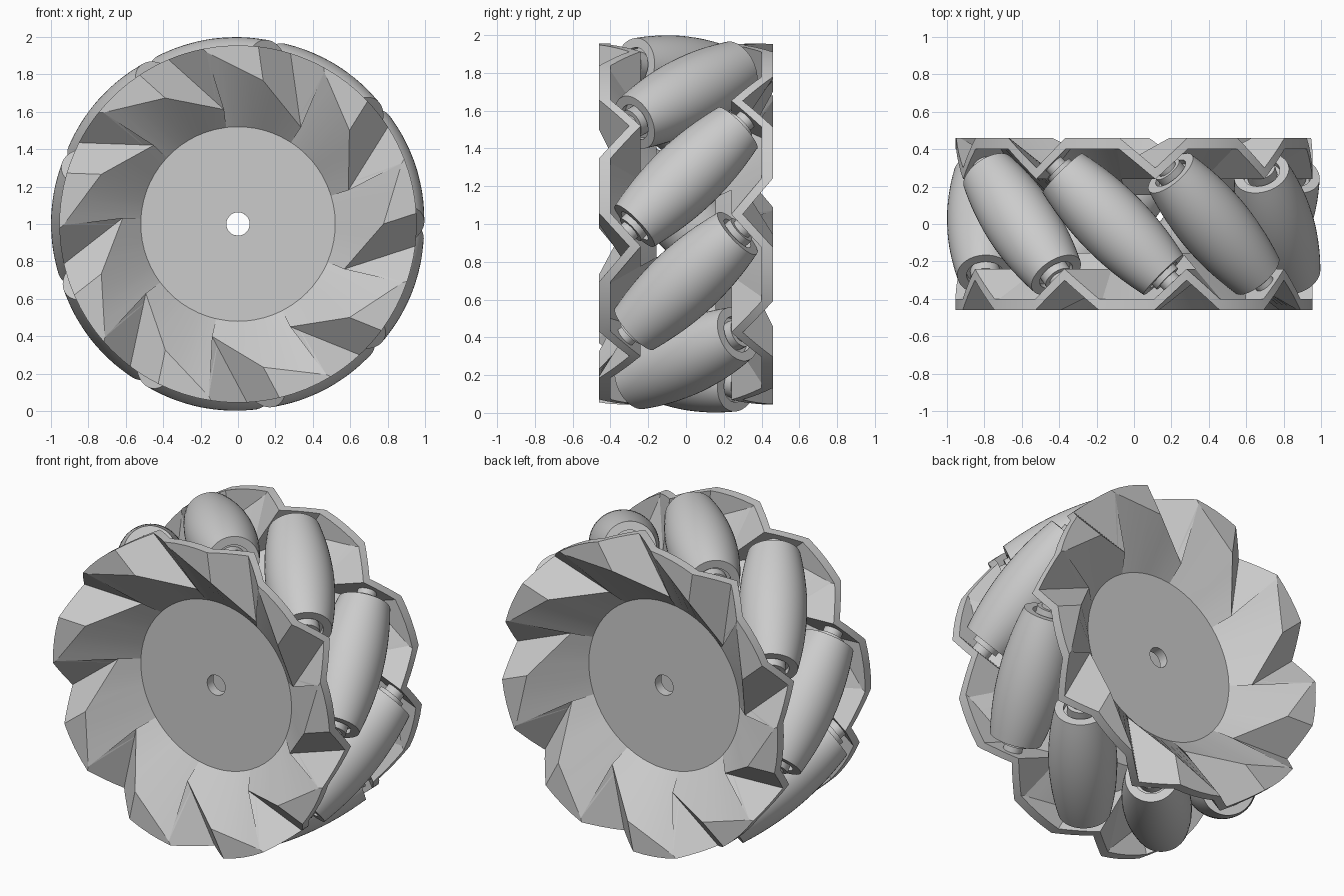
import bpy, bmesh
from math import radians, sin, cos, pi, sqrt
from mathutils import Matrix, Vector

cube = bpy.data.objects.get("Cube")
if cube:
    bpy.data.objects.remove(cube, do_unlink=True)

COUNT = 9                    # rollers around the wheel
FIRST = 18                   # angle of the first roller
AXIS_R = 0.805               # distance of roller axes from the wheel axis
LIFT = Matrix.Translation((0, 0, 1))

grey = bpy.data.materials.new("light grey")
grey.use_nodes = True
grey.diffuse_color = (0.6, 0.6, 0.6, 1)
grey.node_tree.nodes["Principled BSDF"].inputs["Base Color"].default_value = (0.6, 0.6, 0.6, 1)


def add(name, bm, angle):
    bmesh.ops.recalc_face_normals(bm, faces=bm.faces)
    mesh = bpy.data.meshes.new(name)
    bm.to_mesh(mesh)
    bm.free()
    mesh.materials.append(grey)
    obj = bpy.data.objects.new(name, mesh)
    bpy.context.collection.objects.link(obj)
    bpy.ops.object.select_all(action="DESELECT")
    obj.select_set(True)
    bpy.context.view_layer.objects.active = obj
    bpy.ops.object.shade_smooth_by_angle(angle=radians(angle))
    return obj


def revolve(name, profile, axis, steps=48):
    """Spin an outline of (radius, height) points that starts and ends on the axis."""
    bm = bmesh.new()
    turn = Vector((0, 0, 1)).rotation_difference(Vector(axis)).to_matrix()
    rings = [[bm.verts.new(turn @ Vector((r * cos(a), r * sin(a), h))) for r, h in profile]
             for a in (2 * pi * i / steps for i in range(steps))]
    for i in range(steps):
        a, b = rings[i - 1], rings[i]
        for j in range(len(profile) - 1):
            bm.faces.new((a[j], a[j + 1], b[j + 1], b[j]))
    bmesh.ops.remove_doubles(bm, verts=bm.verts, dist=1e-5)
    return add(name, bm, 35)


def station(i):
    """Frame of a roller: its local z points outward, its local y along the wheel axis."""
    return Matrix.Rotation(radians(90 - FIRST - i * 360 / COUNT), 4, "Y")


def between(a, b, n):
    return [a.lerp(b, k / n) for k in range(n + 1)]


def at_radius(p, r, y):
    """Point straight inward or outward of p, at radius r."""
    s = r / sqrt(p.x ** 2 + p.z ** 2)
    return Vector((p.x * s, y, p.z * s))


# Side plate: a folded rim that carries the roller pins, sinking into a flat hub
RIM, HUB, HOLE = 0.955, 0.52, 0.062
FACE, NOTCH, HUB_Y = -0.46, -0.30, -0.215
THICK = 0.06
NEAR, APEX, FAR = 0.24, 0.405, 0.57      # sideways offsets of the three folds


def fold(i, x, y, inner):
    """Inner and rim ends of one fold line, parallel to its roller's radius."""
    m = station(i)
    return m @ Vector((x, y, inner)), m @ Vector((x, y, sqrt(RIM ** 2 - x ** 2)))


bm = bmesh.new()


def face(points):
    bm.faces.new([bm.verts.new(p) for p in points])


for i in range(COUNT):
    a_in, a_rim = fold(i, APEX, NOTCH, 0.465)
    b_in, b_rim = fold(i, FAR, FACE, 0.74)
    c_in, c_rim = fold(i - 1, NEAR, FACE, 0.74)
    d_in, d_rim = fold(i - 1, APEX, NOTCH, 0.465)
    chain = []
    for (p, p_rim), (q, q_rim) in (((a_in, a_rim), (b_in, b_rim)),
                                   ((b_in, b_rim), (c_in, c_rim)),
                                   ((c_in, c_rim), (d_in, d_rim))):
        inner = between(p, q, 4)
        outer = [at_radius(v, RIM, v.y) for v in between(p_rim, q_rim, 4)]
        face(inner + outer[::-1])
        chain += inner if not chain else inner[1:]
    # Dish between the folded rim and the hub, then the hub disc
    for p, q in zip(chain, chain[1:]):
        hub = [at_radius(v, HUB, HUB_Y) for v in (p, q)]
        hole = [at_radius(v, HOLE, HUB_Y) for v in (p, q)]
        face([p, q, hub[1], hub[0]])
        face([hub[0], hub[1], hole[1], hole[0]])
bmesh.ops.remove_doubles(bm, verts=bm.verts, dist=1e-4)
new = bmesh.ops.extrude_face_region(bm, geom=bm.faces[:], use_keep_orig=True)["geom"]
bmesh.ops.translate(bm, vec=(0, THICK, 0), verts=[v for v in new if isinstance(v, bmesh.types.BMVert)])
plate = add("front_plate", bm, 30)

# The back plate is the front one turned half a turn about a roller's radius
back = plate.copy()
back.data = plate.data.copy()
back.name = "back_plate"
bpy.context.collection.objects.link(back)
back.data.transform(station(0) @ Matrix.Rotation(pi, 4, "Z") @ station(0).inverted())
for obj in (plate, back):
    obj.data.transform(LIFT)

# Barrel rollers, bulged so that together they roll on a true circle
HALF = 0.385
barrel = [(0.0, -HALF + 0.03), (0.1, -HALF + 0.03), (0.1, -HALF)]
for k in range(17):
    s = HALF * (k / 8 - 1)
    barrel.append((1 - sqrt(AXIS_R ** 2 + s * s / 2), s))
barrel += [(0.1, HALF), (0.1, HALF - 0.03), (0.0, HALF - 0.03)]
pin = [(0, -0.46), (0.055, -0.46), (0.055, -0.415), (0.08, -0.415), (0.08, -0.34)]
pin += [(r, -h) for r, h in reversed(pin)]
for name, profile in (("roller", barrel), ("roller_pin", pin)):
    first = revolve(name, profile, (-1, 1, 0))
    for i in range(COUNT):
        obj = first if i == 0 else bpy.data.objects.new(f"{name}_{i + 1}", first.data)
        if i:
            bpy.context.collection.objects.link(obj)
        obj.matrix_world = LIFT @ station(i) @ Matrix.Translation((0, 0, AXIS_R))
